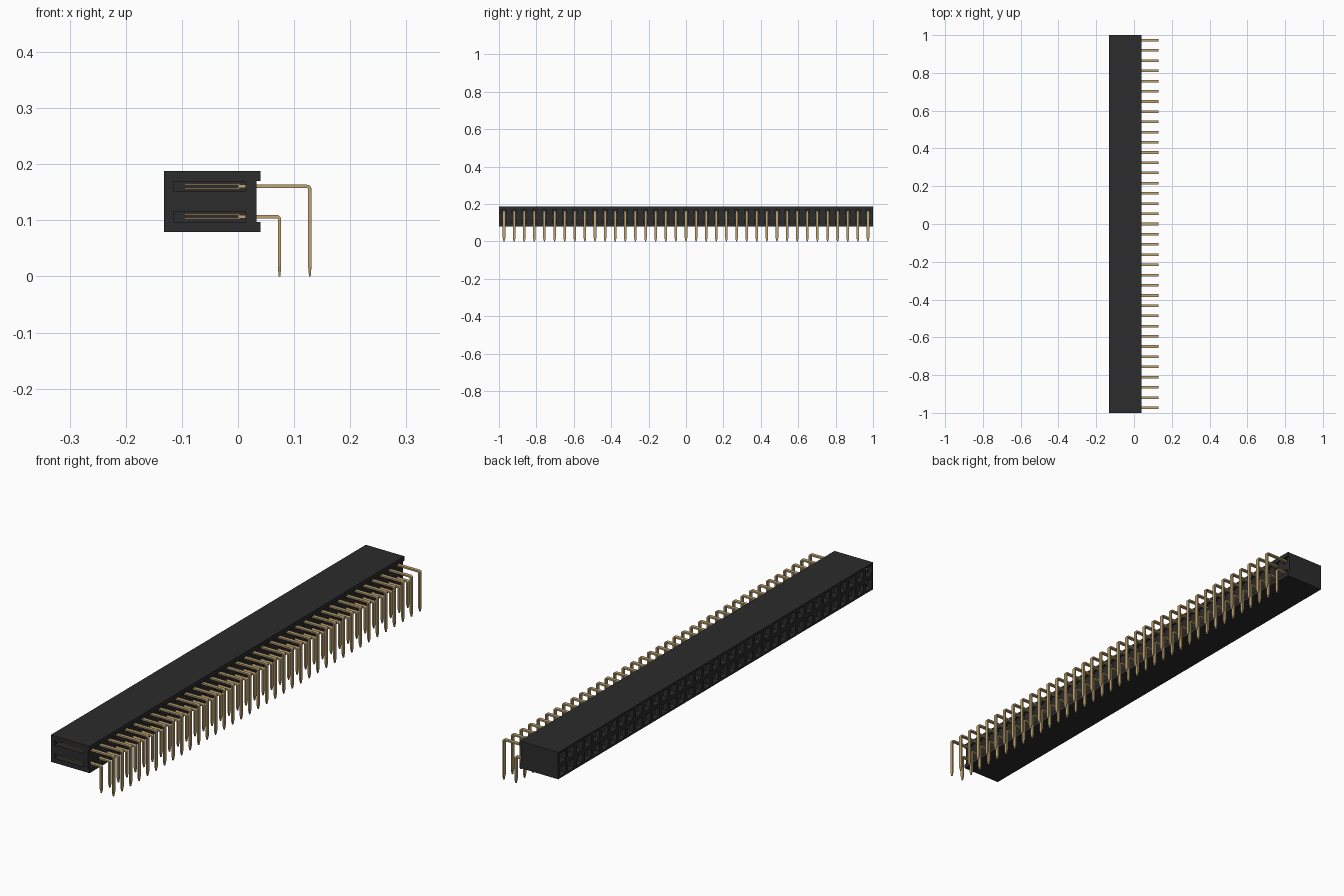
import bpy, bmesh, math
from mathutils import Vector

if "Cube" in bpy.data.objects:
    bpy.data.objects.remove(bpy.data.objects["Cube"], do_unlink=True)

COUNT = 37
PITCH = 2 / COUNT
FIRST_Y = -1 + PITCH / 2
Z_MID, Z_HALF = 0.1335, PITCH
ROWS = (Z_MID - PITCH / 2, Z_MID + PITCH / 2)
X_LEFT, X_BACK, X_LIP = -0.132, 0.033, 0.04


def material(name, rgb, rough, metal=0.0):
    m = bpy.data.materials.new(name)
    m.use_nodes = True
    m.diffuse_color = (*rgb, 1)
    node = m.node_tree.nodes["Principled BSDF"]
    node.inputs["Base Color"].default_value = (*rgb, 1)
    node.inputs["Roughness"].default_value = rough
    node.inputs["Metallic"].default_value = metal
    return m


BLACK = material("black plastic", (0.025, 0.025, 0.026), 0.6)
GOLD = material("gold plating", (0.52, 0.37, 0.17), 0.5)


def finish(bm, name, mat):
    bmesh.ops.recalc_face_normals(bm, faces=bm.faces)
    mesh = bpy.data.meshes.new(name)
    bm.to_mesh(mesh)
    bm.free()
    mesh.materials.append(mat)
    ob = bpy.data.objects.new(name, mesh)
    bpy.context.collection.objects.link(ob)
    return ob


def add_box(bm, lo, hi):
    lo, hi = Vector(lo), Vector(hi)
    for v in bmesh.ops.create_cube(bm, size=1)["verts"]:
        v.co = (lo + hi) / 2 + v.co * (hi - lo)


def repeat(ob):
    mod = ob.modifiers.new("Row", 'ARRAY')
    mod.count = COUNT
    mod.use_relative_offset = False
    mod.use_constant_offset = True
    mod.constant_offset_displace = (0, PITCH, 0)


# Housing: a block whose two long faces are divided into one cell per contact
bm = bmesh.new()
for x in (X_LEFT, X_BACK):
    grid = bmesh.ops.create_grid(bm, x_segments=COUNT, y_segments=2, size=1)
    for v in grid["verts"]:
        v.co = (x, v.co.x, Z_MID + v.co.y * Z_HALF)
mouths = [f for f in bm.faces if f.calc_center_median().x < 0]
exits = [f for f in bm.faces if f.calc_center_median().x > 0]
bmesh.ops.bridge_loops(bm, edges=[e for e in bm.edges if e.is_boundary])
bmesh.ops.recalc_face_normals(bm, faces=bm.faces)

# Sockets: rim, lead-in funnel, straight bore; shallow recesses at the back
for faces, steps in ((mouths, ((0.008, 0), (0.009, -0.012), (0, -0.135))),
                     (exits, ((0.016, 0), (0, -0.012)))):
    for thickness, depth in steps:
        bmesh.ops.inset_individual(bm, faces=faces, thickness=thickness,
                                   depth=depth, use_even_offset=True)
housing = finish(bm, "housing", BLACK)

# Side slots through the front end wall into the first sockets
bm = bmesh.new()
for z in ROWS:
    add_box(bm, (-0.115, -1.02, z - 0.009), (0.013, FIRST_Y, z + 0.009))
cutter = finish(bm, "slot_cutter", BLACK)
cutter.hide_render = True
cut = housing.modifiers.new("End slots", 'BOOLEAN')
cut.object = cutter
cut.operation = 'DIFFERENCE'
cut.solver = 'EXACT'
bpy.context.view_layer.objects.active = housing
bpy.ops.object.modifier_apply(modifier=cut.name)
bpy.data.objects.remove(cutter, do_unlink=True)

# Lips along the top and bottom of the back face
for name, z0, z1 in (("lower_lip", Z_MID - Z_HALF, 0.097),
                     ("upper_lip", 0.170, Z_MID + Z_HALF)):
    bm = bmesh.new()
    add_box(bm, (X_BACK, -1, z0), (X_LIP, 1, z1))
    finish(bm, name, BLACK)


def bent_pin(name, x_drop, z_row):
    """Flat strip running out of the housing, bent down to a tapered tip."""
    t, w, r = 0.003, 0.0068, 0.005
    path = [(0.0, z_row, 0, t, w)]
    for i in range(5):
        a = math.pi / 2 * i / 4
        path.append((x_drop - r + r * math.sin(a),
                     z_row - r + r * math.cos(a), a, t, w))
    path.append((x_drop, 0.018, math.pi / 2, t, w))
    path.append((x_drop, 0, math.pi / 2, t * 0.5, w * 0.4))
    bm = bmesh.new()
    rings = []
    for x, z, a, ht, hw in path:
        nx, nz = math.sin(a) * ht, math.cos(a) * ht
        rings.append([bm.verts.new((x + s * nx, FIRST_Y + k * hw, z + s * nz))
                      for s, k in ((1, 1), (1, -1), (-1, -1), (-1, 1))])
    for p, q in zip(rings, rings[1:]):
        for i in range(4):
            j = (i + 1) % 4
            bm.faces.new((p[i], p[j], q[j], q[i]))
    bm.faces.new(rings[0])
    bm.faces.new(rings[-1][::-1])
    repeat(finish(bm, name, GOLD))


# Pins, and paired contact leaves inside the sockets
for label, x_drop, z in (("lower", 0.074, ROWS[0]), ("upper", 0.128, ROWS[1])):
    bent_pin(label + "_pins", x_drop, z)
    bm = bmesh.new()
    for side in (-1, 1):
        zc = z + side * 0.004
        add_box(bm, (-0.095, FIRST_Y - 0.008, zc - 0.0013),
                (0.003, FIRST_Y + 0.008, zc + 0.0013))
    repeat(finish(bm, label + "_contacts", GOLD))
